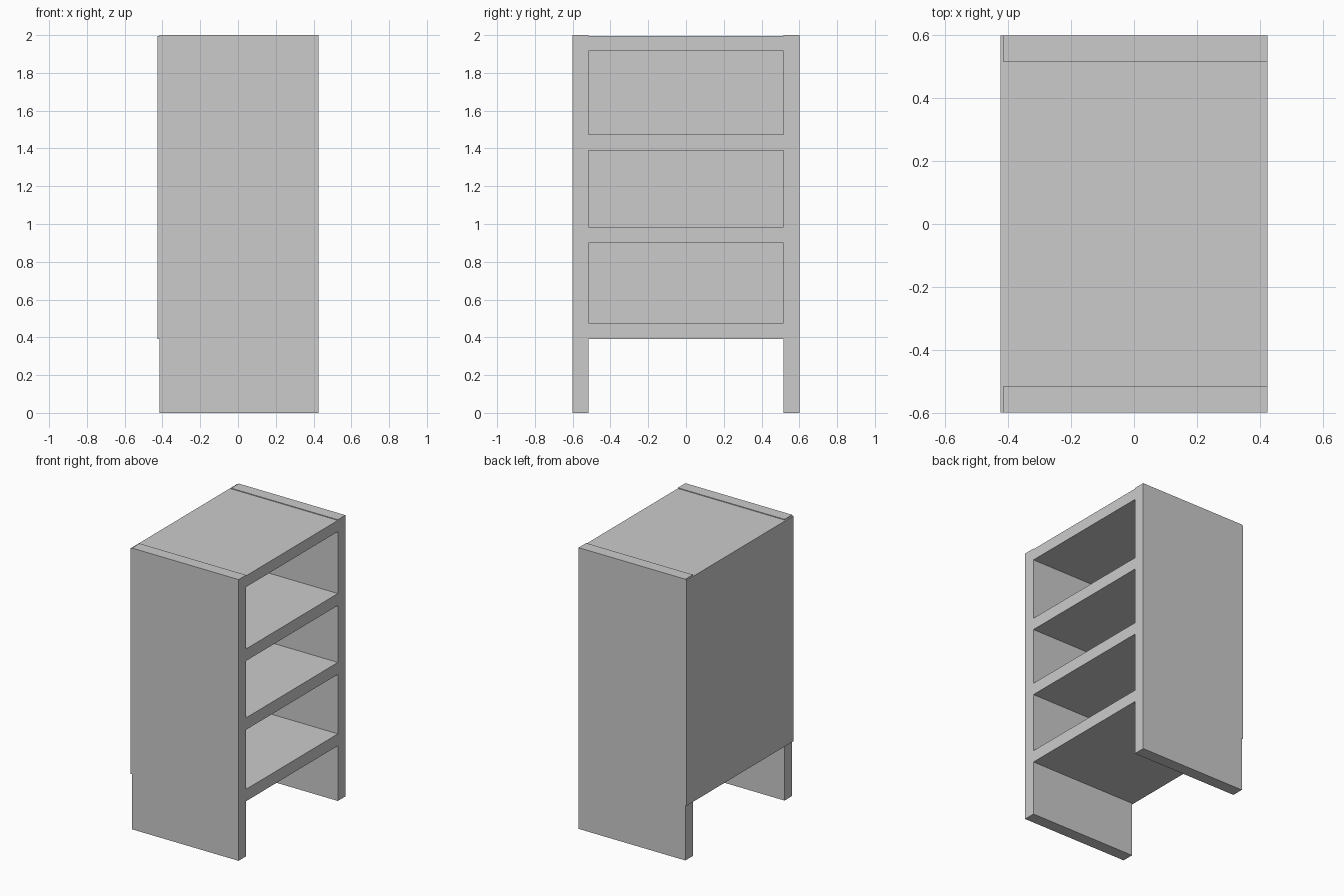
import bpy

if "Cube" in bpy.data.objects:
    bpy.data.objects.remove(bpy.data.objects["Cube"])


def box(name, x, y, z):
    """Add a box from (min, max) ranges on each axis."""
    bpy.ops.mesh.primitive_cube_add(
        size=1, location=[(a + b) / 2 for a, b in (x, y, z)])
    ob = bpy.context.object
    ob.name = name
    ob.scale = [b - a for a, b in (x, y, z)]
    bpy.ops.object.transform_apply(location=False, rotation=False, scale=True)
    return ob


BACK, PANEL, FRONT = -0.425, -0.415, 0.425
HALF, INNER = 0.6, 0.515
TOP = 1.995

# Side panels that run to the floor
box("left_side_panel", (PANEL, FRONT), (-HALF, -INNER), (0, 2))
box("right_side_panel", (PANEL, FRONT), (INNER, HALF), (0, 2))

# Shelves and top board between the sides
levels = {"bottom_shelf": (0.392, 0.477), "lower_shelf": (0.90, 0.985),
          "upper_shelf": (1.39, 1.475), "top_board": (1.915, TOP)}
for name, z in levels.items():
    box(name, (PANEL, FRONT), (-INNER, INNER), z)

# Thin back panel covering the shelves
box("back_panel", (BACK, PANEL), (-HALF, HALF), (0.392, TOP))
